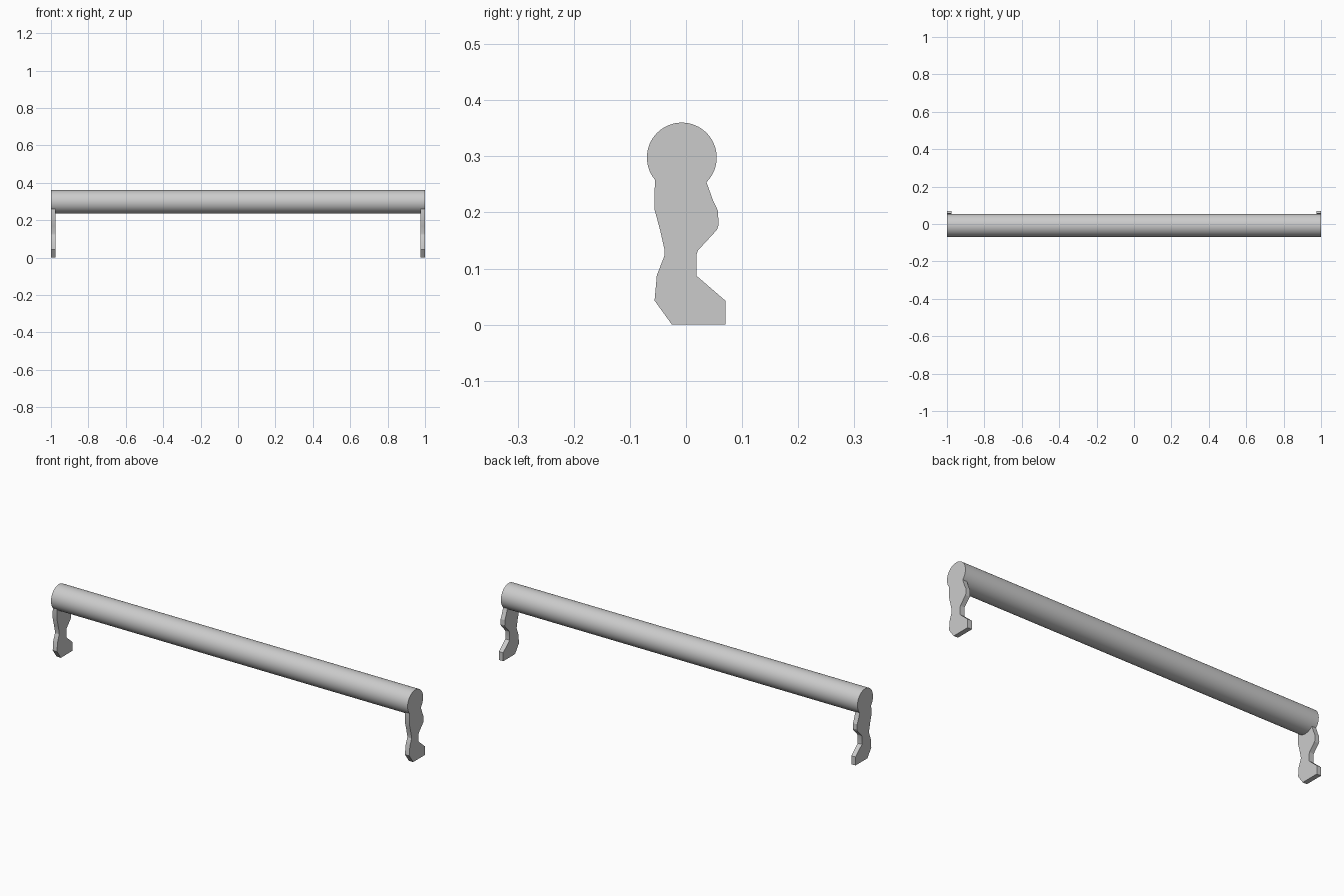
import bpy, bmesh, math

if "Cube" in bpy.data.objects:
    bpy.data.objects.remove(bpy.data.objects["Cube"])

R, CY, CZ = 0.0622, -0.0075, 0.298   # rail radius and centre
SIDES = 64


def extrude_x(name, profile, x0, x1):
    """Extrude a closed (y, z) outline along x."""
    bm = bmesh.new()
    face = bm.faces.new([bm.verts.new((x0, y, z)) for y, z in profile])
    ext = bmesh.ops.extrude_face_region(bm, geom=[face])
    moved = [g for g in ext["geom"] if isinstance(g, bmesh.types.BMVert)]
    bmesh.ops.translate(bm, verts=moved, vec=(x1 - x0, 0, 0))
    bmesh.ops.recalc_face_normals(bm, faces=bm.faces)
    mesh = bpy.data.meshes.new(name)
    bm.to_mesh(mesh)
    bm.free()
    obj = bpy.data.objects.new(name, mesh)
    bpy.context.collection.objects.link(obj)
    bpy.context.view_layer.objects.active = obj
    obj.select_set(True)
    bpy.ops.object.shade_smooth_by_angle(angle=math.radians(20))
    obj.select_set(False)
    return obj


def rail_point(i):
    a = 2 * math.pi * i / SIDES
    return CY + R * math.cos(a), CZ + R * math.sin(a)


# Long round rail
extrude_x("rail", [rail_point(i) for i in range(SIDES)], -1, 1)

# Leg outline: foot and back edge, saddle under the rail, front edge
back = [(-0.025, 0), (0.07, 0), (0.07, 0.043), (0.019, 0.087), (0.019, 0.126),
        (0.021, 0.132), (0.055, 0.169), (0.058, 0.177), (0.057, 0.203),
        (0.048, 0.222)]
saddle = [rail_point(i) for i in range(56, 38, -1)]
front = [(-0.056, 0.205), (-0.046, 0.168), (-0.038, 0.132), (-0.038, 0.124),
         (-0.052, 0.088), (-0.056, 0.043)]

# Matching flat legs flush with the rail ends
for side, label in ((-1, "left"), (1, "right")):
    extrude_x(label + "_leg", back + saddle + front, side, side * 0.976)
